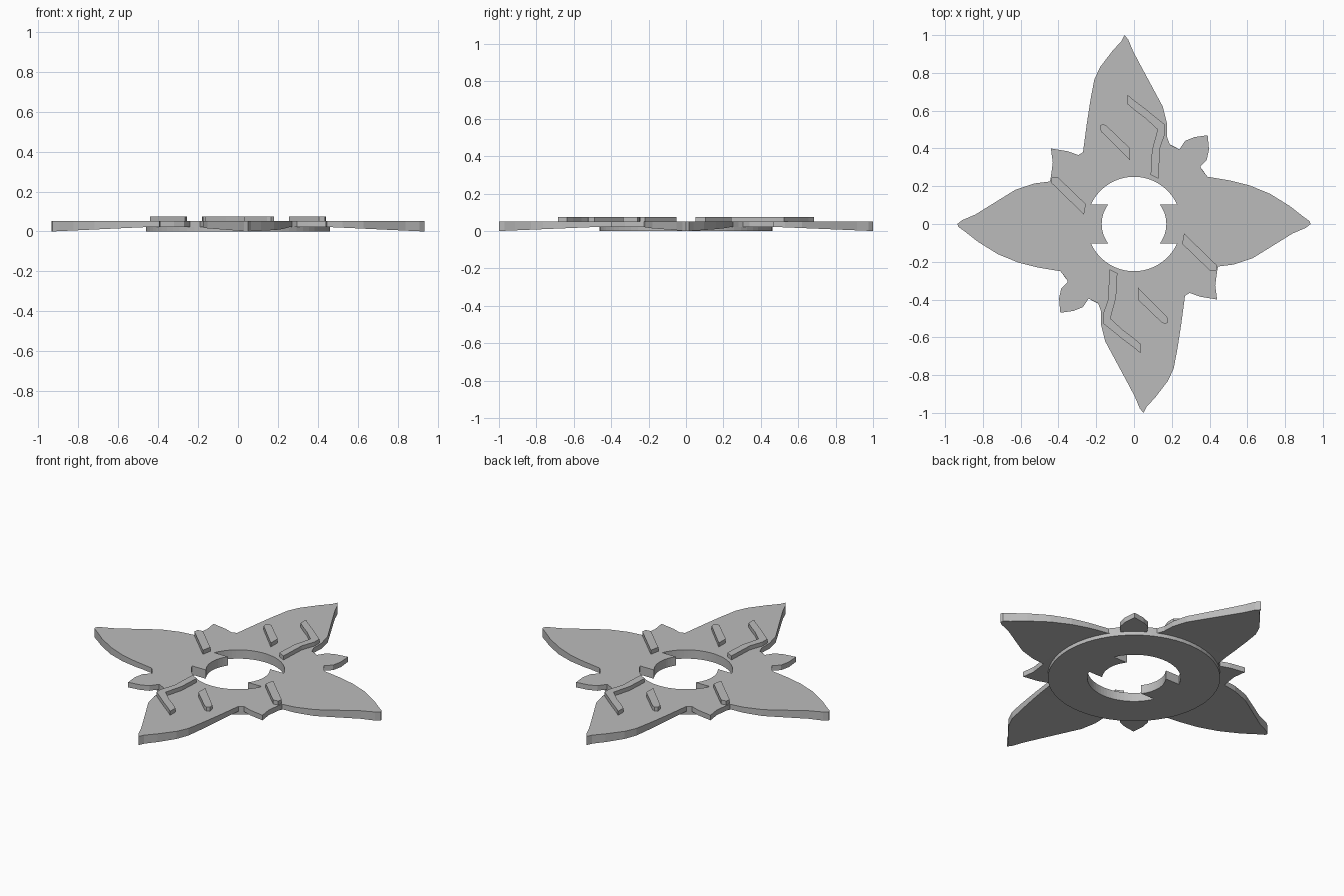
import bpy, bmesh, math

if "Cube" in bpy.data.objects:
    bpy.data.objects.remove(bpy.data.objects["Cube"])

grey = bpy.data.materials.new("plain grey")
grey.diffuse_color = (0.5, 0.5, 0.5, 1)
grey.use_nodes = True
grey.node_tree.nodes["Principled BSDF"].inputs["Base Color"].default_value = grey.diffuse_color


def arc(r, a0, a1, n):
    return [(r * math.cos(math.radians(a0 + (a1 - a0) * i / n)),
             r * math.sin(math.radians(a0 + (a1 - a0) * i / n))) for i in range(n + 1)]


def turned(pts):
    return [(-x, -y) for x, y in pts]


def prism(name, loops, z0, z1, cuts=(), bottom=None):
    """Fill closed loops (the later ones are holes) and extrude from z0 to z1."""
    bm = bmesh.new()
    for pts in loops:
        vs = [bm.verts.new((x, y, z0)) for x, y in pts]
        for i, v in enumerate(vs):
            bm.edges.new((v, vs[(i + 1) % len(vs)]))
    bmesh.ops.triangle_fill(bm, use_beauty=True, edges=bm.edges[:], normal=(0, 0, 1))
    for co, no in cuts:
        bmesh.ops.bisect_plane(bm, geom=bm.verts[:] + bm.edges[:] + bm.faces[:],
                               plane_co=co, plane_no=no)
    low = bm.verts[:]
    res = bmesh.ops.extrude_face_region(bm, geom=bm.faces[:], use_keep_orig=True)
    for v in res["geom"]:
        if isinstance(v, bmesh.types.BMVert):
            v.co.z = z1
    if bottom:
        for v in low:
            v.co.z = bottom(v.co.x, v.co.y)
    bmesh.ops.recalc_face_normals(bm, faces=bm.faces[:])
    me = bpy.data.meshes.new(name)
    bm.to_mesh(me)
    bm.free()
    me.materials.append(grey)
    ob = bpy.data.objects.new(name, me)
    bpy.context.collection.objects.link(ob)
    return ob


# Flower outline: half of it, the other half is turned by 180 degrees
half = [(.93, .015), (.895, .04), (.825, .095), (.72, .16), (.61, .205), (.51, .23),
        (.39, .25), (.365, .28), (.35, .305), (.385, .34), (.397, .395), (.39, .47),
        (.32, .46), (.27, .44), (.24, .395), (.19, .42), (.175, .46), (.175, .53),
        (.153, .62), (.11, .70), (.04, .83), (-.005, .915), (-.03, .975), (-.05, 1.0),
        (-.065, .97), (-.115, .915), (-.18, .83), (-.21, .765), (-.23, .66),
        (-.25, .53), (-.27, .38), (-.295, .365), (-.35, .385), (-.44, .40),
        (-.43, .325), (-.44, .25), (-.445, .225), (-.525, .215), (-.63, .18),
        (-.735, .115), (-.84, .05), (-.91, .02), (-.935, 0)]
outline = half + turned(half)

# Central hole with two tabs
a_out = math.degrees(math.asin(.103 / .25))
a_in = math.degrees(math.asin(.103 / .171))
hole_half = arc(.25, a_out, 180 - a_out, 28) + arc(.171, 180 - a_in, 180 + a_in, 14)
hole = hole_half + turned(hole_half)


def petal_bottom(x, y):
    # flat near the middle, dropping to the ground at the petal tips
    t = max((abs(x) - .46) / .475, (abs(y) - .47) / .53, 0)
    return .022 * (1 - min(t, 1))


cuts = [((s * .46, 0, 0), (1, 0, 0)) for s in (-1, 1)]
cuts += [((0, s * .47, 0), (0, 1, 0)) for s in (-1, 1)]
prism("petal_plate", [outline, hole], .022, .052, cuts, petal_bottom)

# Round base under the petals
prism("base_ring", [arc(.462, 0, 354.375, 63), hole], 0, .022)

# Raised ridges, each with a partner turned by 180 degrees
ridges = {
    "bent_ridge": [(-.035, .685), (0, .655), (.06, .61), (.165, .525), (.165, .48),
                   (.137, .40), (.13, .24), (.088, .26), (.095, .39), (.125, .50),
                   (.06, .56), (0, .605), (-.035, .635)],
    "short_ridge": [(-.18, .52), (-.165, .53), (-.145, .52), (-.02, .40),
                    (-.02, .335), (-.175, .49)],
    "side_ridge": [(-.435, .245), (-.405, .25), (-.255, .105), (-.265, .05), (-.44, .22)],
}
for name, pts in ridges.items():
    prism(name + "_a", [pts], .05, .076)
    prism(name + "_b", [turned(pts)], .05, .076)
